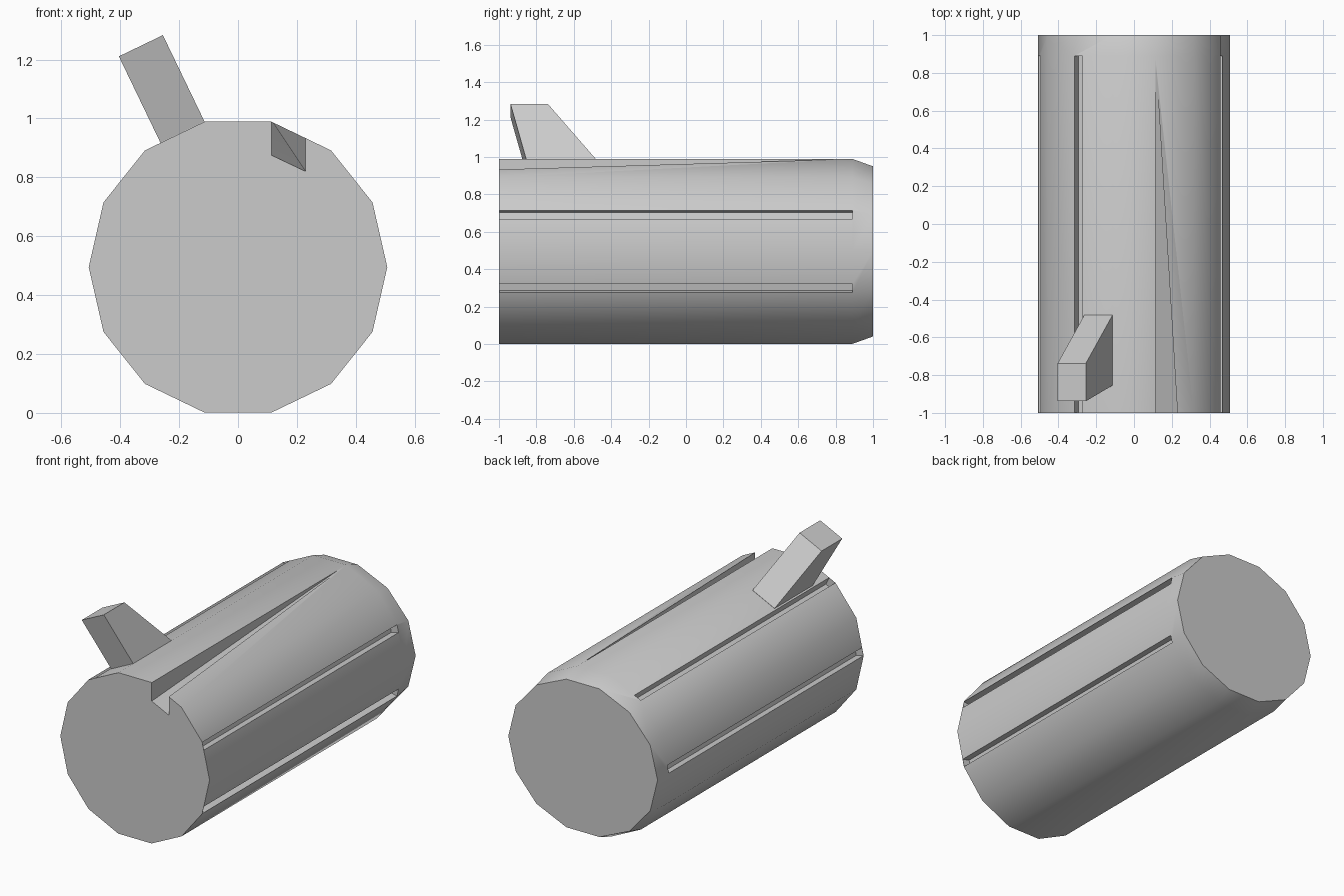
import bpy, bmesh
from math import cos, sin, pi, radians
from mathutils import Vector

cube = bpy.data.objects.get("Cube")
if cube:
    bpy.data.objects.remove(cube, do_unlink=True)

SIDES, R, ZC = 14, 0.507, 0.495
STEP = 2 * pi / SIDES

grey = bpy.data.materials.new("plain_grey")
grey.use_nodes = True
grey.diffuse_color = (0.6, 0.6, 0.6, 1)
grey.node_tree.nodes["Principled BSDF"].inputs["Base Color"].default_value = (0.6, 0.6, 0.6, 1)


def loft(name, rings):
    """Closed solid through matching rings of points."""
    bm = bmesh.new()
    loops = [[bm.verts.new(p) for p in ring] for ring in rings]
    n = len(rings[0])
    for a, b in zip(loops, loops[1:]):
        for i in range(n):
            j = (i + 1) % n
            bm.faces.new((a[i], a[j], b[j], b[i]))
    bm.faces.new(loops[0])
    bm.faces.new(loops[-1])
    bmesh.ops.remove_doubles(bm, verts=bm.verts, dist=1e-5)
    bmesh.ops.recalc_face_normals(bm, faces=bm.faces)
    mesh = bpy.data.meshes.new(name)
    bm.to_mesh(mesh)
    bm.free()
    mesh.materials.append(grey)
    obj = bpy.data.objects.new(name, mesh)
    bpy.context.collection.objects.link(obj)
    return obj


def corner(k, y, squash=1.0):
    """Corner k of the barrel's cross-section."""
    return Vector((R * cos(k * STEP), y, ZC + squash * R * sin(k * STEP)))


def cut(target, cutter):
    bpy.context.view_layer.objects.active = target
    mod = target.modifiers.new("cut", "BOOLEAN")
    mod.operation, mod.solver, mod.object = "DIFFERENCE", "EXACT", cutter
    bpy.ops.object.modifier_apply(modifier=mod.name)
    bpy.data.objects.remove(cutter, do_unlink=True)


# Barrel, flattened vertically at the back end
barrel = loft("barrel", [[corner(k, y, s) for k in range(SIDES)]
                         for y, s in ((-1, 1), (0.89, 1), (1, 0.92))])

# Long grooves, each beside one corner and running towards the next
for k, way in ((1, -1), (-1, 1), (5, -1), (7, -1)):
    start = corner(k, 0)
    along = (corner(k + way, 0) - start).normalized()
    mid = (k + way / 2) * STEP
    out = Vector((cos(mid), 0, sin(mid)))
    section = [start + along * t + out * d for t, d in
               ((0.001, 0.02), (0.048, 0.02), (0.048, -0.05), (0.001, -0.05))]
    cut(barrel, loft("groove_cutter", [[p + Vector((0, y, 0)) for p in section]
                                       for y in (-0.998, 0.89)]))

# Tapered slot, deep at the front and fading to a point at the back
tip = Vector((0.114, 0.89, 0.994))
mouth = [Vector((x, -1, z)) for x, z in
         ((0.114, 1.1), (0.114, 0.875), (0.23, 0.82), (0.23, 1.1))]
bm = bmesh.new()
base = [bm.verts.new(tip + (p - tip) * 1.05) for p in mouth]
apex = bm.verts.new(tip)
bm.faces.new(base)
for i in range(4):
    bm.faces.new((base[i], base[(i + 1) % 4], apex))
bmesh.ops.recalc_face_normals(bm, faces=bm.faces)
slot_mesh = bpy.data.meshes.new("slot_cutter")
bm.to_mesh(slot_mesh)
bm.free()
slot_mesh.materials.append(grey)
slot = bpy.data.objects.new("slot_cutter", slot_mesh)
bpy.context.collection.objects.link(slot)
cut(barrel, slot)

# Slanted tab standing on an upper facet
foot = Vector((-0.114, 0, 0.99))
across = (corner(5, 0) - corner(4, 0)).normalized()
out = Vector((cos(4.5 * STEP), 0, sin(4.5 * STEP)))
side = [foot + out * h + Vector((0, y, 0)) for y, h in
        ((-0.855, -0.02), (-0.855, 0), (-0.938, 0.325),
         (-0.738, 0.325), (-0.483, 0), (-0.483, -0.02))]
loft("tab", [[p + across * w for p in side] for w in (0, 0.166)])

# Smooth barrel with crisp cuts
bpy.ops.object.select_all(action="DESELECT")
barrel.select_set(True)
bpy.context.view_layer.objects.active = barrel
bpy.ops.object.shade_smooth_by_angle(angle=radians(30))
